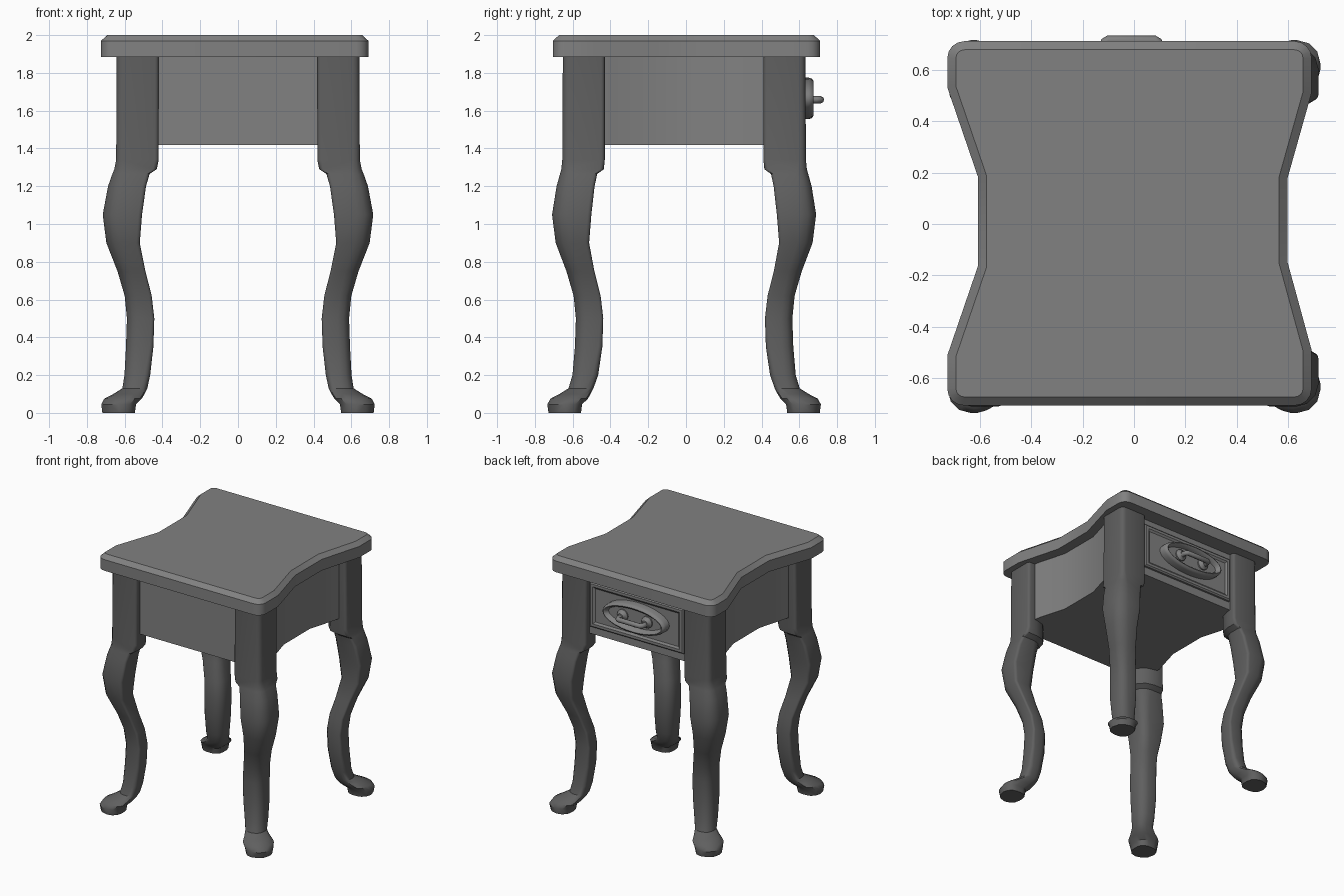
import bpy, bmesh, math

if "Cube" in bpy.data.objects:
    bpy.data.objects.remove(bpy.data.objects["Cube"])


def material(name, g):
    m = bpy.data.materials.new(name)
    m.diffuse_color = (g, g, g, 1)
    m.use_nodes = True
    m.node_tree.nodes["Principled BSDF"].inputs["Base Color"].default_value = m.diffuse_color
    return m


PANEL = material("dark_grey", 0.22)
DARK = material("darker_grey", 0.115)


def finish(name, bm, mat, angle=30):
    bmesh.ops.recalc_face_normals(bm, faces=bm.faces)
    me = bpy.data.meshes.new(name)
    bm.to_mesh(me)
    bm.free()
    me.materials.append(mat)
    ob = bpy.data.objects.new(name, me)
    bpy.context.collection.objects.link(ob)
    bpy.ops.object.select_all(action='DESELECT')
    ob.select_set(True)
    bpy.context.view_layer.objects.active = ob
    bpy.ops.object.shade_smooth_by_angle(angle=math.radians(angle))
    return ob


def loft(name, rings, mat, angle=30):
    bm = bmesh.new()
    loops = [[bm.verts.new(p) for p in r] for r in rings]
    n = len(loops[0])
    for a, b in zip(loops, loops[1:]):
        for i in range(n):
            j = (i + 1) % n
            bm.faces.new((a[i], a[j], b[j], b[i]))
    bm.faces.new(loops[0])
    bm.faces.new(loops[-1])
    return finish(name, bm, mat, angle)


# Table top: rounded corners, waisted sides, chamfered upper edge
def arc(cx, cy, r, start):
    return [(cx + r * math.cos(math.radians(start + a)),
             cy + r * math.sin(math.radians(start + a))) for a in (0, 22.5, 45, 67.5, 90)]


R = 0.065
outline = (arc(0.69 - R, 0.71 - R, R, 0) + arc(-0.725 + R, 0.71 - R, R, 90)
           + [(-0.725, 0.53), (-0.605, 0.18), (-0.605, -0.16), (-0.725, -0.51)]
           + arc(-0.725 + R, -0.705 + R, R, 180) + arc(0.69 - R, -0.705 + R, R, 270)
           + [(0.69, -0.49), (0.597, -0.15), (0.597, 0.18), (0.69, 0.51)])
bm = bmesh.new()
base = bm.faces.new([bm.verts.new((x, y, 1.883)) for x, y in outline])
ext = bmesh.ops.extrude_face_region(bm, geom=[base], use_keep_orig=True)
for v in ext['geom']:
    if isinstance(v, bmesh.types.BMVert):
        v.co.z = 1.97
bmesh.ops.recalc_face_normals(bm, faces=bm.faces)
top = max(bm.faces, key=lambda f: f.calc_center_median().z)
bmesh.ops.inset_region(bm, faces=[top], thickness=0.033, depth=0.03, use_even_offset=True)
finish("table_top", bm, PANEL)

# Apron box with concave sides and closed underside
side = [(0.60, -0.5), (0.575, -0.38), (0.515, -0.17), (0.515, 0.15), (0.575, 0.36), (0.60, 0.48)]
apron = ([(0.56, -0.61)] + side + [(0.56, 0.59), (-0.56, 0.59)]
         + [(-x, y) for x, y in reversed(side)] + [(-0.56, -0.61)])
loft("apron", [[(x, y, z) for x, y in apron] for z in (1.417, 1.89)], PANEL)

# Cabriole legs: z, inner edge, outer edge, outer / side / inner corner radius, y shift
LEG = [(1.89, .42, .642, .035, .02, .15, 0), (1.34, .42, .645, .035, .02, .15, 0),
       (1.29, .43, .655, .05, .02, .13, -.005), (1.265, .468, .665, .06, .02, .09, -.008),
       (1.20, .487, .688, .075, .02, .07, -.013), (1.05, .508, .716, .085, .02, .06, -.017),
       (0.90, .520, .697, .08, .02, .06, -.017), (0.75, .490, .638, .07, .015, .06, -.015),
       (0.62, .457, .600, .06, .015, .065, -.015), (0.50, .443, .588, .06, .015, .065, -.015),
       (0.35, .448, .593, .06, .02, .065, -.015), (0.20, .465, .601, .06, .03, .06, -.01),
       (0.13, .480, .612, .06, .04, .05, 0), (0.10, .495, .660, .075, .06, .05, 0),
       (0.075, .51, .708, .09, .07, .06, 0), (0.045, .54, .724, .09, .07, .06, 0),
       (0.0, .546, .718, .09, .07, .06, 0)]


def leg_ring(z, lo, hi, ro, rs, ri, dy, sx, sy):
    pts = []
    for cx, cy, r, start in ((hi, hi, ro, 0), (lo, hi, rs, 90), (lo, lo, ri, 180), (hi, lo, rs, 270)):
        ox = cx - r if cx == hi else cx + r
        oy = cy - r if cy == hi else cy + r
        for a in (0, 30, 60, 90):
            t = math.radians(start + a)
            pts.append((sx * (ox + r * math.cos(t)),
                        sy * (oy + r * math.sin(t) + dy) - 0.01, z))
    return pts


for sx, xn in ((-1, "left"), (1, "right")):
    for sy, yn in ((-1, "front"), (1, "back")):
        loft(f"{yn}_{xn}_leg", [leg_ring(*row, sx, sy) for row in LEG], DARK, 40)


# Drawer front with bevelled frame
def rect(d, y):
    return [(-.405 + d, y, 1.48 + d), (.405 - d, y, 1.48 + d),
            (.405 - d, y, 1.83 - d), (-.405 + d, y, 1.83 - d)]


loft("drawer_front", [rect(0, .56), rect(0, .605), rect(.01, .615), rect(.03, .615), rect(.045, .604)], PANEL)


# Oval pull plate with raised rim, and two rosettes
def oval(cx, a, b, y, n=32):
    return [(cx + a * math.cos(2 * math.pi * i / n), y, 1.665 + b * math.sin(2 * math.pi * i / n))
            for i in range(n)]


RIM = [(0, .60), (0, .65), (.006, .667), (.018, .675), (.03, .667), (.04, .64)]
loft("pull_plate", [oval(-.01, .27 - d, .11 - d, y) for d, y in RIM], PANEL, 50)
for cx, nm in ((-.115, "left"), (.095, "right")):
    loft(f"{nm}_rosette", [oval(cx, r, r, y, 16) for r, y in
                           ((.045, .63), (.045, .65), (.03, .66), (.022, .675))], PANEL)

# Bail handle
cu = bpy.data.curves.new("bail_handle", 'CURVE')
cu.dimensions = '3D'
cu.bevel_depth = 0.019
cu.bevel_resolution = 2
cu.use_fill_caps = True
cu.materials.append(PANEL)
path = [(-.117, .64), (-.117, .69), (-.112, .706), (-.10, .713),
        (.08, .713), (.092, .706), (.097, .69), (.097, .64)]
sp = cu.splines.new('POLY')
sp.points.add(len(path) - 1)
for p, (x, y) in zip(sp.points, path):
    p.co = (x, y, 1.658, 1)
bpy.context.collection.objects.link(bpy.data.objects.new("bail_handle", cu))
